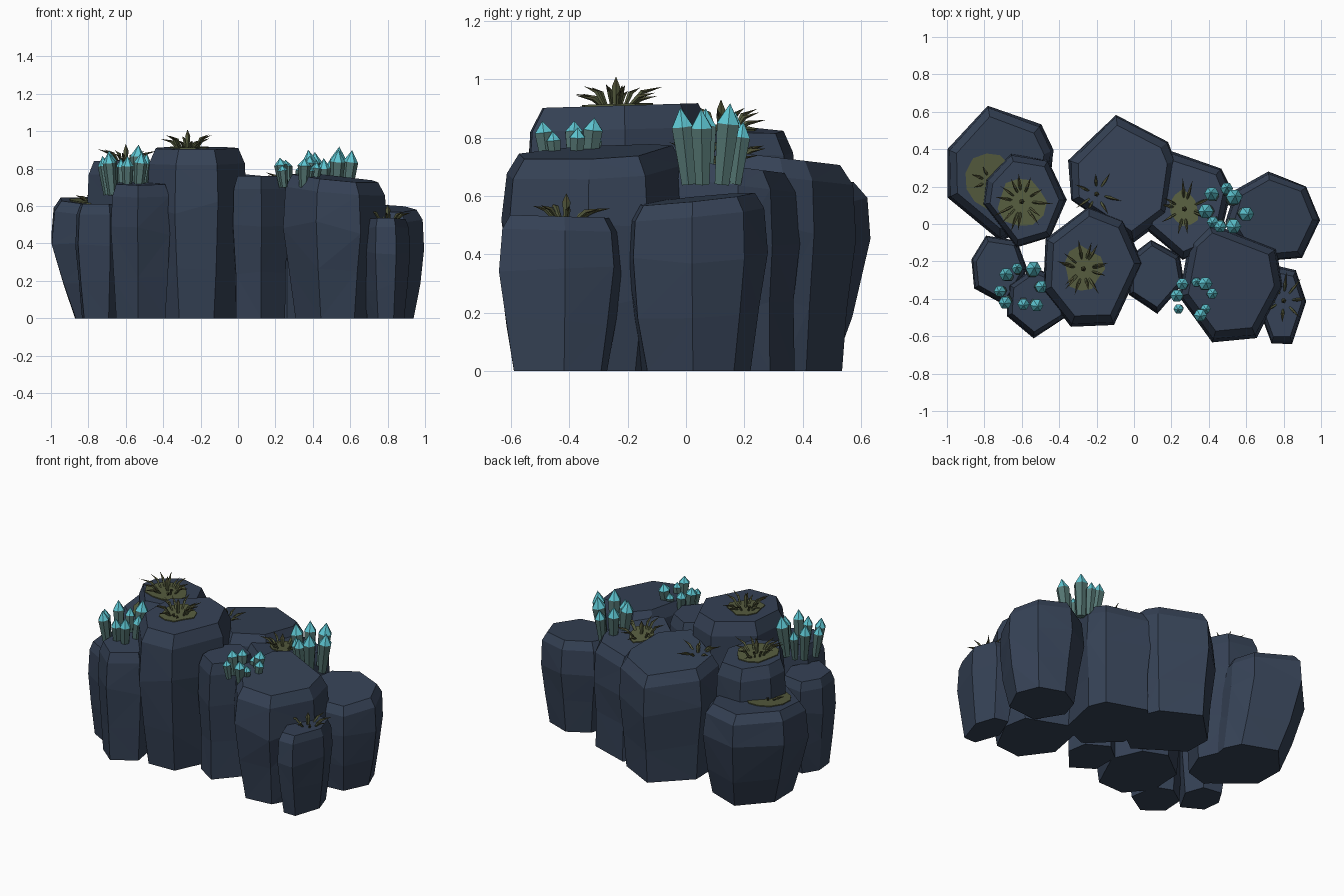
import bpy, bmesh, math, random
from mathutils import Vector

random.seed(4)
cube = bpy.data.objects.get("Cube")
if cube:
    bpy.data.objects.remove(cube)


def material(name, rgb):
    mat = bpy.data.materials.new(name)
    mat.use_nodes = True
    color = (*rgb, 1.0)
    mat.diffuse_color = color
    shader = mat.node_tree.nodes["Principled BSDF"]
    shader.inputs["Base Color"].default_value = color
    shader.inputs["Roughness"].default_value = 0.9
    return mat


STONE = material("slate blue stone", (0.036, 0.054, 0.092))
BODY = material("grey teal crystal", (0.09, 0.18, 0.17))
TIP = material("cyan crystal tip", (0.11, 0.56, 0.64))
MOSS = material("olive moss", (0.095, 0.11, 0.05))
BLADE = material("dark olive blade", (0.075, 0.075, 0.033))


def loft(bm, rings, cap_material=0):
    """Join rings of points; a final ring of one point makes a spike."""
    rows = [[bm.verts.new(p) for p in ring] for ring in rings]
    bm.faces.new(rows[0][::-1])
    for low, high in zip(rows, rows[1:]):
        for i in range(len(low)):
            j = (i + 1) % len(low)
            if len(high) == 1:
                face = bm.faces.new((low[i], low[j], high[0]))
                face.material_index = cap_material
            else:
                bm.faces.new((low[i], low[j], high[j], high[i]))
    if len(rows[-1]) > 1:
        bm.faces.new(rows[-1]).material_index = cap_material


def finish(bm, name, *mats):
    bmesh.ops.recalc_face_normals(bm, faces=bm.faces)
    mesh = bpy.data.meshes.new(name)
    bm.to_mesh(mesh)
    bm.free()
    for mat in mats:
        mesh.materials.append(mat)
    obj = bpy.data.objects.new(name, mesh)
    bpy.context.collection.objects.link(obj)
    return obj


# Height fraction and outline scale of each boulder level
PROFILE = [(0, .76), (.32, .9), (.66, 1), (.91, .95), (1, .82)]


def outline_in_box(x0, x1, y0, y1, corners):
    """Corner directions in degrees, stretched to fill the box."""
    pts = [(math.cos(math.radians(a)), math.sin(math.radians(a))) for a in corners]
    xs, ys = zip(*pts)
    return [Vector((x0 + (x1 - x0) * (x - min(xs)) / (max(xs) - min(xs)),
                    y0 + (y1 - y0) * (y - min(ys)) / (max(ys) - min(ys)))) for x, y in pts]


def boulder(name, x0, x1, y0, y1, height, slope_x, slope_y, corners, foot=(0, 0), base=.76):
    center = Vector(((x0 + x1) / 2, (y0 + y1) / 2))
    outline = outline_in_box(x0, x1, y0, y1, corners)

    def top(x, y):
        return height + slope_x * (x - center.x) + slope_y * (y - center.y)

    rings = []
    for level, scale in PROFILE:
        ring = []
        shift = Vector(foot) * max(0, 1 - level / .66)
        if level < .5:
            scale = max(scale, base)
        for p in outline:
            inner = 0 < level < .9
            wobble = random.uniform(-.03, .01) if inner else 0
            lift = random.uniform(-.04, .04) if inner else 0
            q = center + shift + (p - center) * (scale + wobble)
            z = max(0, top(q.x, q.y) * (level + lift))
            ring.append((q.x, q.y, z))
        rings.append(ring)
    bm = bmesh.new()
    loft(bm, rings)
    # Split the warped side panels into flat facets
    bmesh.ops.triangulate(bm, faces=[f for f in bm.faces if len(f.verts) == 4])
    finish(bm, name, STONE)
    return top


def ring_points(center, axis, radius, sides):
    turn = Vector((0, 0, 1)).rotation_difference(axis)
    return [center + turn @ Vector((radius * math.cos(i * math.tau / sides),
                                    radius * math.sin(i * math.tau / sides), 0))
            for i in range(sides)]


def crystal_cluster(name, x, y, spread, base, height, radius, count):
    bm = bmesh.new()
    for i in range(count):
        angle = i * math.tau / count + random.uniform(-.25, .25)
        out = Vector((math.cos(angle), math.sin(angle), 0))
        size = 1 if i == 1 else random.uniform(.7, .95)
        root = Vector((x, y, base)) + out * spread * random.uniform(.5, .85)
        axis = (Vector((0, 0, 1)) + out * .13).normalized()
        length, r = height * size, radius * size
        levels = [(0, .65), (.75, 1)]
        rings = [ring_points(root + axis * length * t, axis, r * s, 6) for t, s in levels]
        loft(bm, rings + [[root + axis * length]], cap_material=1)
    finish(bm, name, BODY, TIP)


def moss_patch(name, top, x, y, rx, ry):
    bm = bmesh.new()
    sides = 11
    rim = []
    for i in range(sides):
        a, k = i * math.tau / sides, random.uniform(.82, 1.08)
        rim.append((x + rx * k * math.cos(a), y + ry * k * math.sin(a)))
    loft(bm, [[(px, py, top(px, py) + lift) for px, py in rim] for lift in (-.002, .006)])
    finish(bm, name, MOSS)


def grass_tuft(name, top, x, y, spread, height, count):
    bm = bmesh.new()
    for i in range(count):
        angle = i * math.tau / count + random.uniform(-.3, .3)
        out = Vector((math.cos(angle), math.sin(angle), 0))
        reach = spread * random.uniform(.6, 1)
        rise = height * random.uniform(.4, .85)
        root = Vector((x, y, 0)) + out * spread * .3
        root.z = top(root.x, root.y) - .01
        elbow = root + out * reach * .32 + Vector((0, 0, rise * .75))
        end = root + out * reach * .8 + Vector((0, 0, rise))
        axis = (elbow - root).normalized()
        loft(bm, [ring_points(root, axis, .005, 4), ring_points(elbow, axis, .009, 4), [end]],
             cap_material=1)
    # Upright bud in the middle
    up = Vector((0, 0, 1))
    root = Vector((x, y, top(x, y) - .01))
    loft(bm, [ring_points(root, up, .008, 5), ring_points(root + up * height * .75, up, .015, 5),
              [root + up * (height + .01)]], cap_material=1)
    finish(bm, name, MOSS, BLADE)


# Boulders: x range, y range, height, top slope in x and y, corner directions
back_left = boulder("back_left_boulder", -1, -.43, -.09, .64, .62, -.07, .08,
                    (103, 43, 18, -40, -90, -158, 161), foot=(.06, -.05))
left = boulder("left_boulder", -.81, -.36, -.13, .38, .83, -.06, -.05,
               (109, 55, 0, -51, -101, -175, 156), base=.84)
back = boulder("back_boulder", -.35, .23, -.1, .59, .74, 0, -.12,
               (97, 35, 16, -35, -79, -160, 164), base=.84)
inner = boulder("inner_right_boulder", .05, .52, -.2, .39, .71, 0, -.13,
                (110, 40, 15, -45, -95, -155, 160), base=.94)
boulder("right_boulder", .49, 1, -.21, .28, .59, -.04, .1,
        (96, 45, 0, -52, -118, -178, 142))
boulder("front_right_boulder", .24, .8, -.63, .01, .75, -.1, .05,
        (115, 30, -5, -61, -110, -166, 140))
corner = boulder("corner_boulder", .66, .92, -.64, -.22, .53, 0, -.03,
                 (110, 55, 5, -65, -115, 180))
boulder("front_small_boulder", -.03, .27, -.48, -.08, .76, 0, 0,
        (97, 34, -10, -85, -150, 150), base=.88)
tall = boulder("tall_boulder", -.49, .05, -.55, .1, .91, 0, .03,
               (93, 51, 5, -64, -113, -159, 152), base=.8)
boulder("front_left_small_boulder", -.87, -.57, -.44, -.06, .61, 0, 0,
        (117, 50, 0, -75, -150, 165))
boulder("front_left_boulder", -.68, -.36, -.61, -.23, .72, 0, .06,
        (95, 45, -25, -96, -158, 150), base=.82)

# Crystals
crystal_cluster("left_crystals", -.6, -.34, .12, .66, .27, .042, 8)
crystal_cluster("front_crystals", .33, -.39, .12, .7, .17, .038, 8)
crystal_cluster("right_crystals", .48, .07, .12, .64, .28, .044, 8)

# Moss and grass: name, boulder, position, moss size, grass spread, height, blades
for name, top, x, y, rx, ry, spread, height, count in (
        ("back_left", back_left, -.77, .23, .13, .15, .1, .08, 7),
        ("left", left, -.6, .12, .13, .13, .16, .1, 13),
        ("tall", tall, -.27, -.24, .11, .12, .15, .1, 14),
        ("inner", inner, .27, .08, .08, .1, .16, .09, 10),
        ("back", back, -.2, .16, 0, 0, .13, .06, 7),
        ("corner", corner, .8, -.41, 0, 0, .14, .08, 8)):
    if rx:
        moss_patch(name + "_moss", top, x, y, rx, ry)
    grass_tuft(name + "_grass", top, x, y, spread, height, count)
